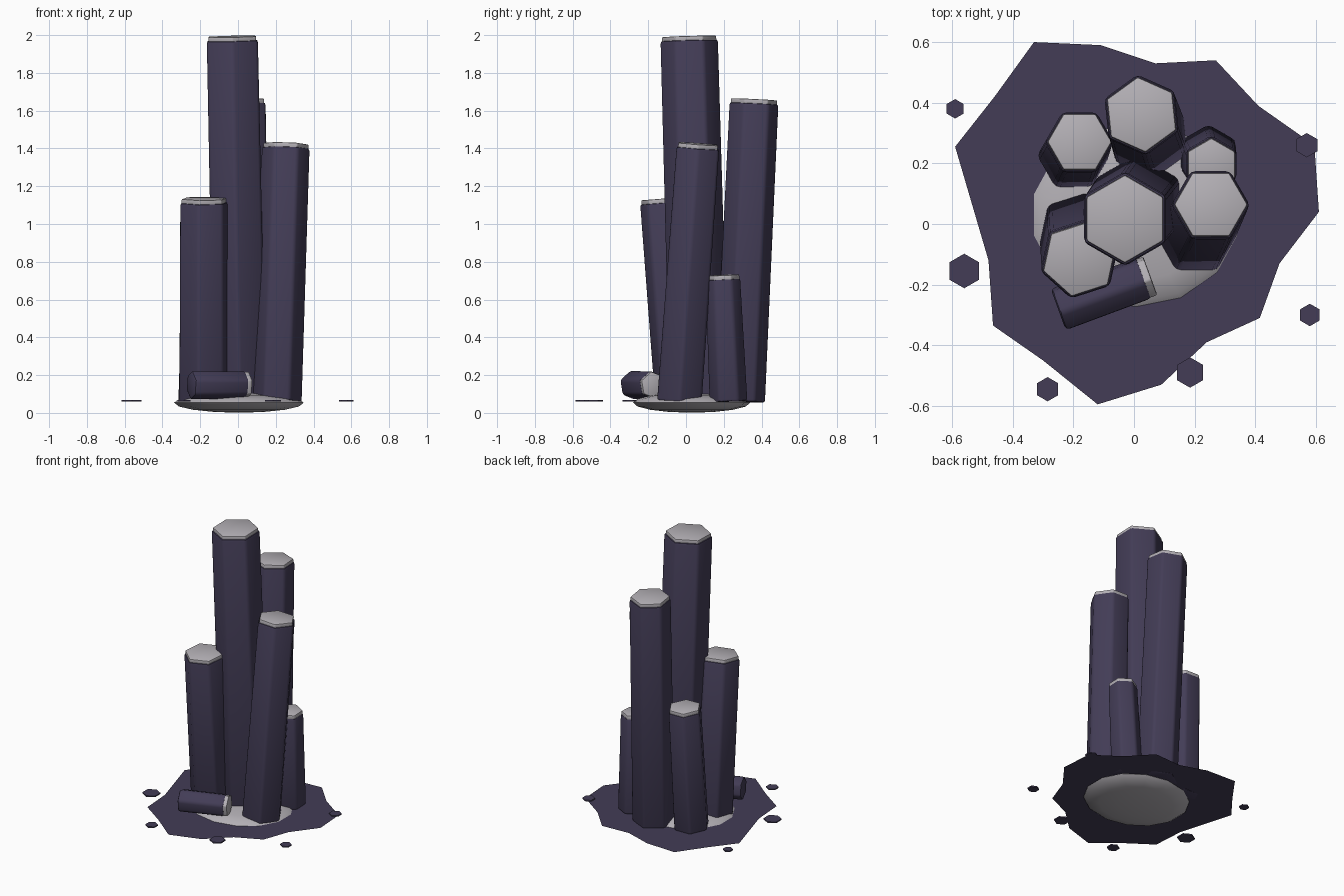
import bpy, bmesh
from math import cos, sin, pi, radians
from mathutils import Vector

if "Cube" in bpy.data.objects:
    bpy.data.objects.remove(bpy.data.objects["Cube"], do_unlink=True)


def material(name, rgb):
    mat = bpy.data.materials.new(name)
    mat.use_nodes = True
    mat.diffuse_color = (*rgb, 1)
    mat.node_tree.nodes["Principled BSDF"].inputs["Base Color"].default_value = (*rgb, 1)
    return mat


basalt = material("dark violet stone", (0.056, 0.046, 0.094))
pale = material("pale grey stone", (0.45, 0.43, 0.46))


def finish(name, bm, mat, smooth=None):
    mesh = bpy.data.meshes.new(name)
    bm.to_mesh(mesh)
    bm.free()
    mesh.materials.append(mat)
    obj = bpy.data.objects.new(name, mesh)
    bpy.context.collection.objects.link(obj)
    if smooth:
        bpy.ops.object.select_all(action="DESELECT")
        obj.select_set(True)
        bpy.context.view_layer.objects.active = obj
        bpy.ops.object.shade_smooth_by_angle(angle=radians(smooth))
    return obj


def hex_prism(name, start, end, r0, r1, turn, mat, bevel=0):
    """Six-sided prism from start to end, bevelled on every edge."""
    start, end = Vector(start), Vector(end)
    spin = Vector((0, 0, 1)).rotation_difference(end - start)
    bm = bmesh.new()
    rings = []
    for centre, r in ((start, r0), (end, r1)):
        angles = [radians(turn) + i * pi / 3 for i in range(6)]
        rings.append([bm.verts.new(centre + spin @ Vector((r * cos(a), r * sin(a), 0)))
                      for a in angles])
    low, high = rings
    bm.faces.new(low[::-1])
    bm.faces.new(high)
    for i in range(6):
        j = (i + 1) % 6
        bm.faces.new((low[i], low[j], high[j], high[i]))
    if bevel:
        bmesh.ops.bevel(bm, geom=bm.edges[:], offset=bevel, segments=2,
                        profile=0.5, affect="EDGES")
    return finish(name, bm, mat, 35 if bevel else None)


def column(name, start, end, r0, r1, turn):
    """Dark shaft with a thin pale plate on its end."""
    start, end = Vector(start), Vector(end)
    axis = (end - start).normalized()
    hex_prism(name, start, end, r0, r1, turn, basalt, 0.015)
    hex_prism(name + "_cap", end - axis * 0.01, end + axis * 0.02,
              r1 * 0.93, r1 * 0.93, turn, pale, 0.006)


# Standing columns and the fallen one
column("centre_column", (0.01, 0.07, 0.06), (-0.03, 0.017, 1.973), 0.16, 0.156, 30)
column("left_column", (0.205, -0.035, 0.06), (0.253, 0.063, 1.405), 0.136, 0.13, 0)
column("back_column", (0.05, 0.285, 0.06), (0.025, 0.36, 1.64), 0.138, 0.134, 36)
column("right_column", (-0.18, -0.03, 0.06), (-0.18, -0.115, 1.115), 0.14, 0.135, 18)
column("back_right_column", (-0.20, 0.225, 0.06), (-0.18, 0.27, 0.89), 0.12, 0.114, 0)
column("short_column", (0.245, 0.225, 0.06), (0.255, 0.195, 0.71), 0.104, 0.096, 30)
column("fallen_column", (-0.25, -0.282, 0.147), (0.035, -0.178, 0.147), 0.08, 0.078, 30)

# Rounded mound under the cluster
bm = bmesh.new()
bmesh.ops.create_uvsphere(bm, u_segments=14, v_segments=8, radius=1)
for v in bm.verts:
    v.co = (v.co.x * 0.352 + 0.005, v.co.y * 0.31 + 0.03, v.co.z * 0.053 + 0.054)
finish("mound", bm, pale, 60)

# Flat ragged ground patch
outline = [(-0.33, 0.60), (-0.46, 0.42), (-0.59, 0.255), (-0.48, -0.12), (-0.465, -0.335),
           (-0.30, -0.45), (-0.12, -0.595), (0.09, -0.53), (0.24, -0.39), (0.415, -0.31),
           (0.48, -0.13), (0.61, 0.04), (0.595, 0.26), (0.41, 0.39), (0.27, 0.54),
           (0.07, 0.53), (-0.11, 0.59)]
bm = bmesh.new()
bm.faces.new([bm.verts.new((x, y, 0.06)) for x, y in outline])
finish("ground_patch", bm, basalt)

# Loose chips around the patch
chips = [(-0.59, 0.38, 0.032), (0.57, 0.26, 0.04), (-0.56, -0.155, 0.057),
         (0.58, -0.30, 0.037), (0.185, -0.49, 0.05), (-0.285, -0.545, 0.04)]
for i, (x, y, r) in enumerate(chips):
    hex_prism(f"chip_{i + 1}", (x, y, 0.06), (x, y, 0.068), r, r, 30, basalt)
